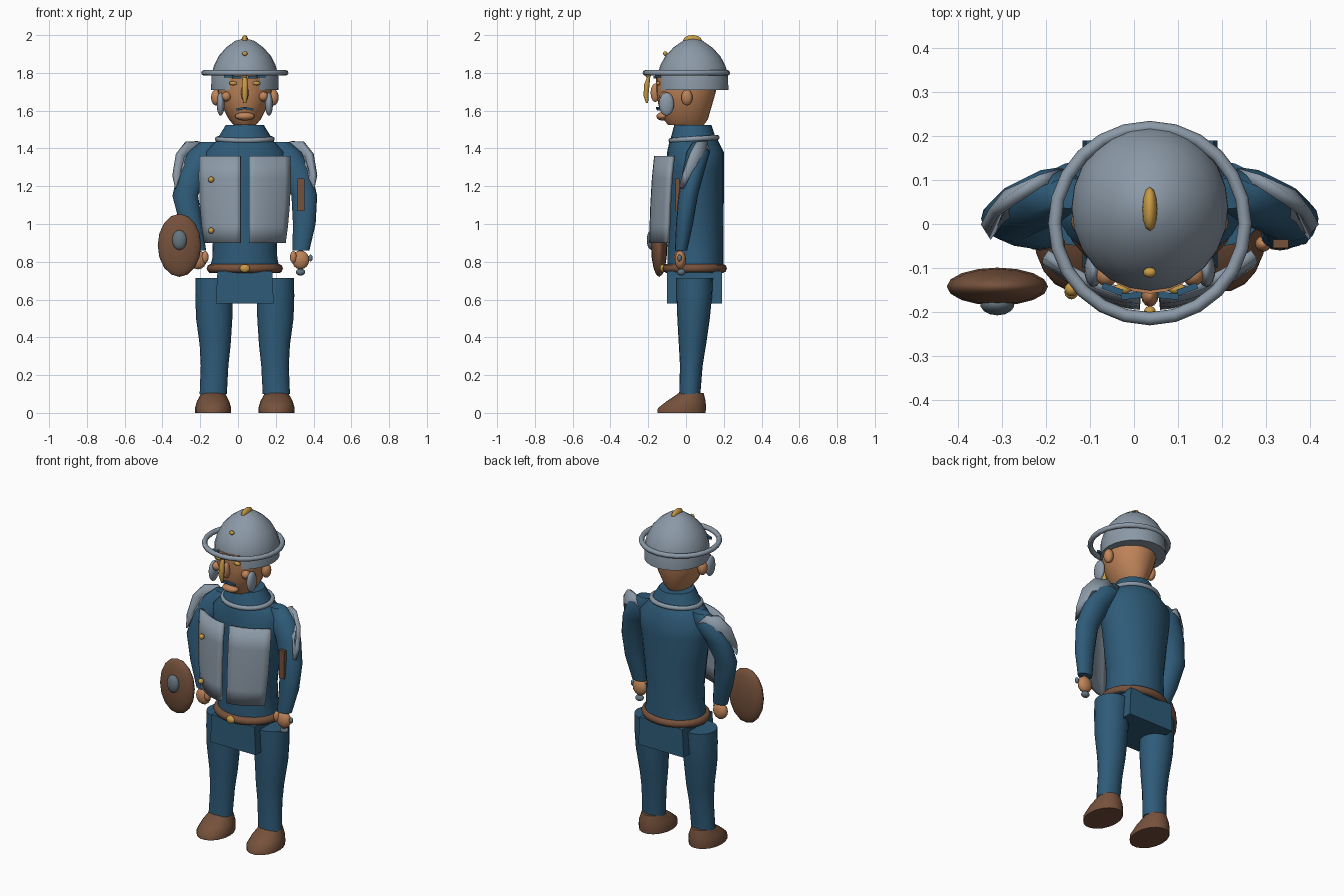
import bpy, bmesh, math
from mathutils import Vector

if "Cube" in bpy.data.objects:
    bpy.data.objects.remove(bpy.data.objects["Cube"])

CX = 0.036  # body centre line


def mat(name, rgb):
    m = bpy.data.materials.new(name)
    m.diffuse_color = (*rgb, 1)
    m.use_nodes = True
    m.node_tree.nodes["Principled BSDF"].inputs["Base Color"].default_value = m.diffuse_color
    return m


BLUE = mat("blue_cloth", (0.028, 0.105, 0.19))
STEEL = mat("grey_steel", (0.26, 0.32, 0.385))
DARK = mat("dark_steel", (0.13, 0.18, 0.21))
BROWN = mat("brown_leather", (0.18, 0.083, 0.045))
SKIN = mat("skin", (0.52, 0.23, 0.10))
GOLD = mat("gold", (0.58, 0.33, 0.06))


def finish(bm, name, m, angle=45):
    bmesh.ops.recalc_face_normals(bm, faces=bm.faces)
    me = bpy.data.meshes.new(name)
    bm.to_mesh(me)
    bm.free()
    ob = bpy.data.objects.new(name, me)
    bpy.context.collection.objects.link(ob)
    me.materials.append(m)
    bpy.ops.object.select_all(action='DESELECT')
    ob.select_set(True)
    bpy.context.view_layer.objects.active = ob
    bpy.ops.object.shade_smooth_by_angle(angle=math.radians(angle))
    return ob


def loft(name, m, rings, n=20, sx=1):
    """Stack of horizontal ellipses (z, x, y, rx, ry); x is measured from the centre line."""
    bm = bmesh.new()
    loops = []
    for z, x, y, rx, ry in rings:
        loops.append([bm.verts.new((CX + sx * x + rx * math.cos(2 * math.pi * i / n),
                                    y + ry * math.sin(2 * math.pi * i / n), z)) for i in range(n)])
    for a, b in zip(loops, loops[1:]):
        for i in range(n):
            j = (i + 1) % n
            bm.faces.new((a[i], a[j], b[j], b[i]))
    bm.faces.new(loops[0])
    bm.faces.new(loops[-1])
    return finish(bm, name, m)


def ball(name, m, loc, size, seg=16, rot=(0, 0, 0)):
    bm = bmesh.new()
    bmesh.ops.create_uvsphere(bm, u_segments=seg, v_segments=max(6, seg // 2), radius=1)
    ob = finish(bm, name, m)
    ob.location = (CX + loc[0], loc[1], loc[2])
    ob.scale = size
    ob.rotation_euler = rot
    return ob


def box(name, m, loc, size, rot=(0, 0, 0)):
    bm = bmesh.new()
    bmesh.ops.create_cube(bm, size=1)
    ob = finish(bm, name, m, 30)
    ob.location = (CX + loc[0], loc[1], loc[2])
    ob.scale = size
    ob.rotation_euler = rot
    return ob


def ring(name, m, y, z, rx, ry, r, n=24, k=8, dip=0):
    """Elliptical band with a round section."""
    bm = bmesh.new()
    g = []
    for i in range(n):
        a = 2 * math.pi * i / n
        g.append([bm.verts.new((CX + (rx + r * math.cos(b)) * math.cos(a),
                                y + (ry + r * math.cos(b)) * math.sin(a),
                                z + r * math.sin(b) + dip * math.sin(a)))
                  for b in (2 * math.pi * j / k for j in range(k))])
    for i in range(n):
        for j in range(k):
            p, q = g[i], g[(i + 1) % n]
            bm.faces.new((p[j], q[j], q[(j + 1) % k], p[(j + 1) % k]))
    return finish(bm, name, m, 80)


def solid(ob, t, offset=0):
    md = ob.modifiers.new("thickness", 'SOLIDIFY')
    md.thickness = t
    md.offset = offset


# Torso, collar and pelvis block
loft("torso", BLUE, [(0.74, 0, .05, .19, .148), (0.82, 0, .05, .172, .148), (0.95, 0, .05, .168, .148),
                     (1.12, 0, .05, .19, .15), (1.28, 0, .05, .215, .15), (1.38, 0, .05, .215, .15),
                     (1.45, 0, .04, .14, .125)], 24)
loft("collar", BLUE, [(1.42, 0, .04, .165, .13), (1.525, 0, .036, .10, .098)])
ring("collar_band", STEEL, .042, 1.45, .145, .122, .014, dip=.008)
bm = bmesh.new()
bmesh.ops.create_cube(bm, size=1)
for v in bm.verts:
    w = .29 if v.co.z > 0 else .306
    v.co = (CX + v.co.x * w, .045 + v.co.y * .29, .665 + v.co.z * .17)
finish(bm, "tunic_skirt", BLUE, 30)
ring("belt", BROWN, .045, .765, .178, .148, .024)
ball("buckle", GOLD, (0, -.122, .765), (.027, .016, .022))

# Legs and shoes
for s, side in ((-1, "left"), (1, "right")):
    loft(side + "_leg", BLUE, [(.10, .167, .02, .072, .056), (.25, .16, .028, .073, .06), (.36, .157, .034, .082, .072),
                               (.5, .162, .04, .096, .086), (.62, .163, .044, .099, .094),
                               (.715, .163, .046, .097, .096)], 20, s)
    loft(side + "_shoe", BROWN, [(0, .168, -.024, .095, .13), (.025, .168, -.022, .096, .129),
                                 (.06, .168, .0, .086, .106), (.106, .168, .028, .062, .066)], 18, s)

# Arms: the left wrist swings inward behind the shield
for s, side, w1, w2 in ((-1, "left", .285, .25), (1, "right", .315, .297)):
    loft(side + "_arm", BLUE, [(.86, w2, -.026, .045, .032), (1.0, w1, -.008, .06, .045), (1.15, .315, .012, .068, .051),
                               (1.28, .275, .04, .078, .058), (1.38, .215, .065, .085, .062),
                               (1.435, .185, .07, .05, .035)], 16, s)
    ball(side + "_hand", SKIN, (s * (w2 - .002), -.03, .81), (.046, .03, .05))
    ball(side + "_thumb", SKIN, (s * (w2 - .04), -.045, .825), (.018, .018, .032))
ball("hilt_pommel", DARK, (.295, -.025, .745), (.025, .022, .018))
loft("hilt_grip", DARK, [(.74, .297, -.03, .012, .012), (.86, .297, -.03, .012, .012)], 8)
ball("hilt_knob", DARK, (.348, -.035, .82), (.012, .012, .018), 10)
box("arm_strap", BROWN, (.297, -.045, 1.155), (.036, .02, .17))

# Shield with boss
ball("shield", BROWN, (-.346, -.142, .887), (.115, .043, .167), 16)
ball("shield_boss", DARK, (-.346, -.182, .915), (.04, .026, .053), 14)

# Breastplate halves: curved sheets
for s, side in ((-1, "left"), (1, "right")):
    bm = bmesh.new()
    rows = []
    for z, xo, y0 in ((1.36, .236, -.158), (1.24, .238, -.17), (1.1, .232, -.178), (.99, .222, -.182), (.9, .21, -.184)):
        rows.append([bm.verts.new((CX + s * (.022 + (xo - .022) * t), y0 + .09 * t ** 1.8, z))
                     for t in (i / 7 for i in range(8))])
    for a, b in zip(rows, rows[1:]):
        for i in range(7):
            bm.faces.new((a[i], a[i + 1], b[i + 1], b[i]))
    solid(finish(bm, side + "_breastplate", STEEL), .022)
for z, y in ((1.235, -.148), (.965, -.155)):
    ball("plate_stud", GOLD, (-.178, y, z), (.016, .016, .016), 12)

# Shoulder guards: domed plates turned outward and back
outline = [(.195, .115, 1.39), (.245, .10, 1.438), (.305, .06, 1.435), (.355, .025, 1.37), (.375, -.01, 1.26),
           (.365, -.025, 1.19), (.325, .01, 1.29), (.275, .05, 1.35)]
for s, side in ((-1, "left"), (1, "right")):
    bm = bmesh.new()
    vs = [bm.verts.new((CX + s * x, y, z)) for x, y, z in outline]
    c = sum((v.co for v in vs), Vector()) / len(vs)
    hub = bm.verts.new(c + Vector((s * .02, .025, .012)))
    for i in range(len(vs)):
        bm.faces.new((vs[i], vs[(i + 1) % len(vs)], hub))
    solid(finish(bm, side + "_shoulder_guard", STEEL), .026)

# Head and face
loft("head", SKIN, [(1.525, .0, .0, .06, .095), (1.555, 0, -.002, .085, .118), (1.63, 0, -.004, .124, .142),
                    (1.70, 0, 0, .143, .158), (1.79, 0, 0, .145, .158)], 24)
ball("chin", SKIN, (0, -.125, 1.57), (.052, .032, .022))
ball("nose", SKIN, (0, -.162, 1.695), (.02, .026, .05), 12)
for s, side in ((-1, "left"), (1, "right")):
    ball(side + "_ear", SKIN, (s * .152, .005, 1.67), (.027, .03, .043))
    ball(side + "_cheek", SKIN, (s * .098, -.115, 1.675), (.026, .026, .026), 12)
    ball(side + "_cheek_guard", STEEL, (s * .128, -.103, 1.635), (.021, .04, .062))
    ball(side + "_eye", GOLD, (s * .062, -.147, 1.745), (.021, .012, .011), 12)
    for x, y, z, a in ((.042, -.163, 1.777, -.1), (.085, -.148, 1.782, .35)):
        box(side + "_brow", BLUE, (s * x, y, z), (.048, .014, .013), (0, 0, s * a))
    box(side + "_moustache", BLUE, (s * .022, -.148, 1.61), (.046, .014, .011), (0, s * .2, s * .15))

# Helmet, rim, nose guard and crest
loft("helmet", STEEL, [(1.71, 0, .036, .178, .188), (1.79, 0, .036, .177, .187), (1.84, 0, .036, .163, .172),
                       (1.89, 0, .036, .138, .145), (1.935, 0, .036, .098, .102), (1.97, 0, .036, .05, .052),
                       (1.98, 0, .036, .012, .012)], 24)
ring("helmet_rim", STEEL, .002, 1.8, .216, .217, .015)
loft("nose_guard", GOLD, [(1.64, 0, -.206, .008, .006), (1.68, 0, -.212, .016, .014), (1.74, 0, -.207, .016, .015),
                          (1.785, 0, -.196, .012, .008)], 10)
ball("nose_guard_stud", GOLD, (0, -.2, 1.785), (.014, .014, .012), 10)
ball("crest", GOLD, (0, .034, 1.972), (.018, .05, .028), 12)
ball("helmet_stud", GOLD, (0, -.11, 1.902), (.015, .012, .012), 10)
